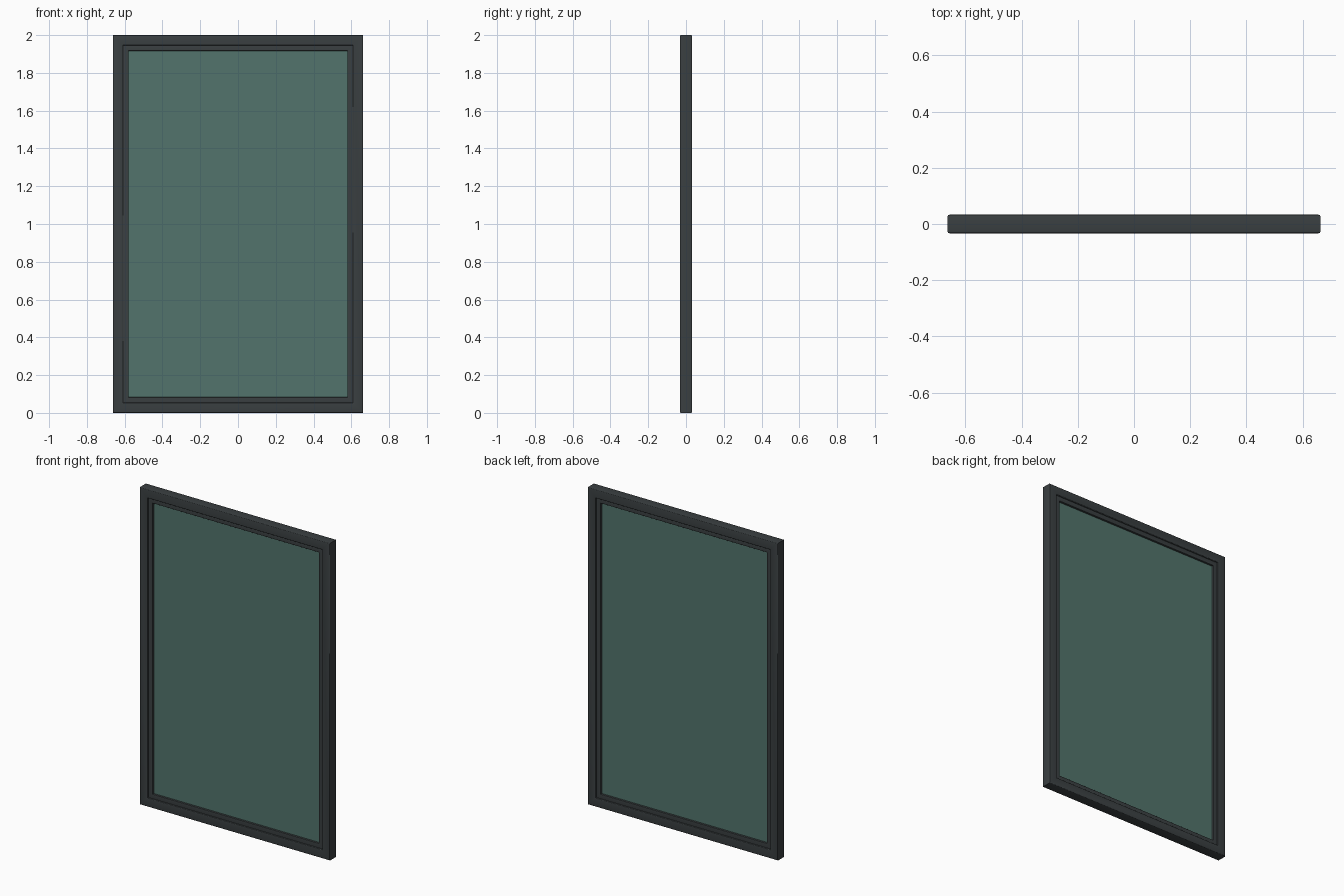
import bpy, bmesh, math

if "Cube" in bpy.data.objects:
    bpy.data.objects.remove(bpy.data.objects["Cube"])

W, H = 0.663, 2.0


def material(name, color):
    m = bpy.data.materials.new(name)
    m.diffuse_color = color
    m.use_nodes = True
    m.node_tree.nodes["Principled BSDF"].inputs["Base Color"].default_value = m.diffuse_color
    return m


def rounded_profile(d0, d1, half_y, r, steps=3):
    # Rounded rectangle: distance inward from the outer edge, and depth
    pts = []
    corners = [(d1 - r, half_y - r, 0), (d0 + r, half_y - r, 90),
               (d0 + r, r - half_y, 180), (d1 - r, r - half_y, 270)]
    for cd, cy, a0 in corners:
        for i in range(steps + 1):
            a = math.radians(a0 + 90 * i / steps)
            pts.append((cd + r * math.cos(a), cy + r * math.sin(a)))
    return pts


def mitred_frame(name, profile, mat):
    # Sweep the profile round the rectangle with mitred corners
    bm = bmesh.new()
    rings = []
    for sx, top in ((-1, 0), (1, 0), (1, 1), (-1, 1)):
        rings.append([bm.verts.new((sx * (W - d), y, H - d if top else d))
                      for d, y in profile])
    n = len(profile)
    for k in range(4):
        a, b = rings[k], rings[(k + 1) % 4]
        for i in range(n):
            j = (i + 1) % n
            bm.faces.new((a[i], a[j], b[j], b[i]))
    return finish(name, bm, mat)


def finish(name, bm, mat):
    bmesh.ops.recalc_face_normals(bm, faces=bm.faces)
    mesh = bpy.data.meshes.new(name)
    bm.to_mesh(mesh)
    bm.free()
    mesh.materials.append(mat)
    ob = bpy.data.objects.new(name, mesh)
    bpy.context.collection.objects.link(ob)
    bpy.context.view_layer.objects.active = ob
    ob.select_set(True)
    bpy.ops.object.shade_smooth_by_angle(angle=math.radians(40))
    ob.select_set(False)
    return ob


dark = material("dark_frame", (0.042, 0.050, 0.053, 1))
tint = material("tinted_glass", (0.085, 0.175, 0.15, 0.85))

# Outer frame and the recessed glazing bead inside it
mitred_frame("outer_frame", rounded_profile(0, 0.055, 0.033, 0.006), dark)
mitred_frame("glazing_bead", rounded_profile(0.050, 0.083, 0.023, 0.003), dark)

# Glass pane, its edges tucked into the bead
bm = bmesh.new()
bmesh.ops.create_cube(bm, size=1)
for v in bm.verts:
    v.co.x *= 2 * (W - 0.075)
    v.co.y *= 0.02
    v.co.z = v.co.z * (H - 0.15) + H / 2
finish("glass_pane", bm, tint)
